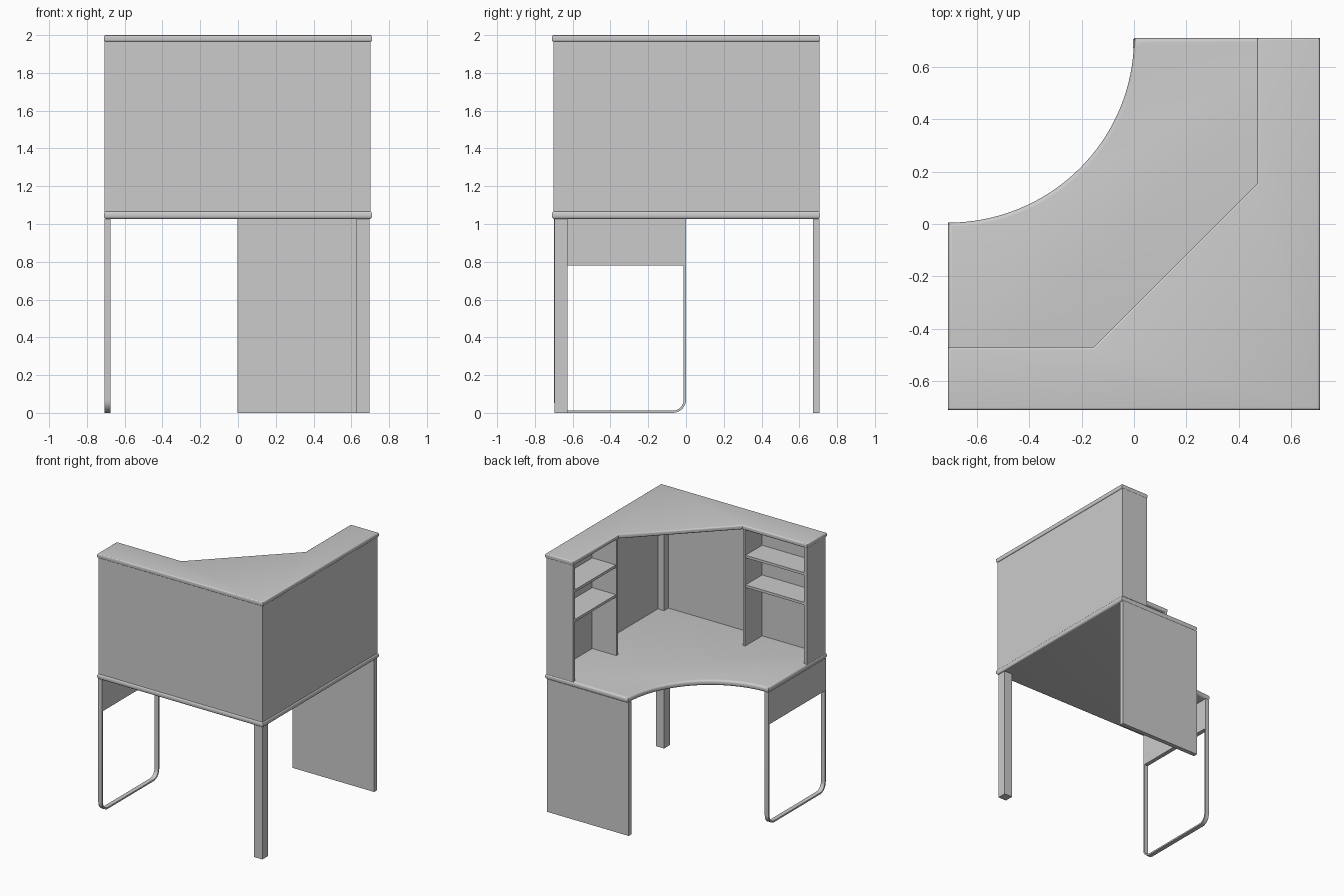
import bpy, bmesh, math

if "Cube" in bpy.data.objects:
    bpy.data.objects.remove(bpy.data.objects["Cube"])

E = 0.71          # half width of the desk
DESK_TOP = 1.068  # height of the work surface


def finish(bm, name):
    bmesh.ops.recalc_face_normals(bm, faces=bm.faces)
    me = bpy.data.meshes.new(name)
    bm.to_mesh(me)
    bm.free()
    ob = bpy.data.objects.new(name, me)
    bpy.context.collection.objects.link(ob)
    bpy.ops.object.select_all(action='DESELECT')
    ob.select_set(True)
    bpy.context.view_layer.objects.active = ob
    bpy.ops.object.shade_smooth_by_angle(angle=math.radians(40))
    return ob


def prism(name, outline, lo, hi, axis='z', rim=0):
    """Extrude an outline along z or x, optionally rounding the horizontal rims."""
    bm = bmesh.new()
    put = (lambda a, b, h: (a, b, h)) if axis == 'z' else (lambda a, b, h: (h, a, b))
    low = [bm.verts.new(put(a, b, lo)) for a, b in outline]
    high = [bm.verts.new(put(a, b, hi)) for a, b in outline]
    bm.faces.new(low)
    bm.faces.new(high)
    n = len(outline)
    for i in range(n):
        j = (i + 1) % n
        bm.faces.new((low[i], low[j], high[j], high[i]))
    bmesh.ops.recalc_face_normals(bm, faces=bm.faces)
    if rim:
        edges = [e for e in bm.edges if abs(e.verts[0].co.z - e.verts[1].co.z) < 1e-6]
        bmesh.ops.bevel(bm, geom=edges, offset=rim, segments=4, profile=0.5, affect='EDGES')
    return finish(bm, name)


def box(name, x0, x1, y0, y1, z0, z1):
    return prism(name, [(x0, y0), (x1, y0), (x1, y1), (x0, y1)], z0, z1)


def both_wings(name, x0, x1, y0, y1, z0, z1):
    """A box on the right wing and its mirror across the diagonal on the front wing."""
    box("right_" + name, x0, x1, y0, y1, z0, z1)
    box("front_" + name, -y1, -y0, -x1, -x0, z0, z1)


# Desktop with a concave quarter-circle front
arc = [(-E + E * math.sin(t), E - (E - 0.005) * math.cos(t))
       for t in (math.pi / 2 * i / 32 for i in range(33))]
prism("desktop", arc + [(E, E), (E, -E), (-E, -E)], 1.026, DESK_TOP, rim=0.016)

# Hutch top with a diagonal inner edge
prism("hutch_top", [(-E, -E), (E, -E), (E, E), (0.47, E), (0.47, 0.155),
                    (-0.155, -0.47), (-E, -0.47)], 1.965, 2.0, rim=0.01)

# Hutch walls, end panels, dividers and shelves
Z0, Z1 = DESK_TOP - 0.004, 1.97
both_wings("back_wall", 0.68, 0.702, -0.702, 0.705, Z0, Z1)
both_wings("end_panel", 0.472, 0.70, 0.683, 0.707, Z0, Z1)
both_wings("divider", 0.472, 0.69, 0.157, 0.177, Z0, Z1)
for i, z in enumerate((1.52, 1.75)):
    both_wings(f"shelf_{i + 1}", 0.476, 0.69, 0.17, 0.69, z, z + 0.02)

# Corner leg, continuing as a post inside the hutch
box("corner_leg", 0.627, 0.697, -0.697, -0.627, 0, Z1)

# Solid panel leg
box("panel_leg", -0.003, 0.697, 0.672, 0.706, 0, 1.03)

# Apron and flat-bar loop leg on the other end
box("apron", -0.708, -0.675, -0.70, 0, 0.78, 1.03)


def u_shape(inset, r):
    y0, y1 = -0.70 + inset, -inset
    pts = [(y0, 0.785)]
    for cy, start in ((y0 + r, math.pi), (y1 - r, 1.5 * math.pi)):
        for i in range(9):
            a = start + math.pi / 2 * i / 8
            pts.append((cy + r * math.cos(a), inset + r + r * math.sin(a)))
    return pts + [(y1, 0.785)]


prism("loop_leg", u_shape(0, 0.07) + u_shape(0.012, 0.058)[::-1], -0.708, -0.675, axis='x')
